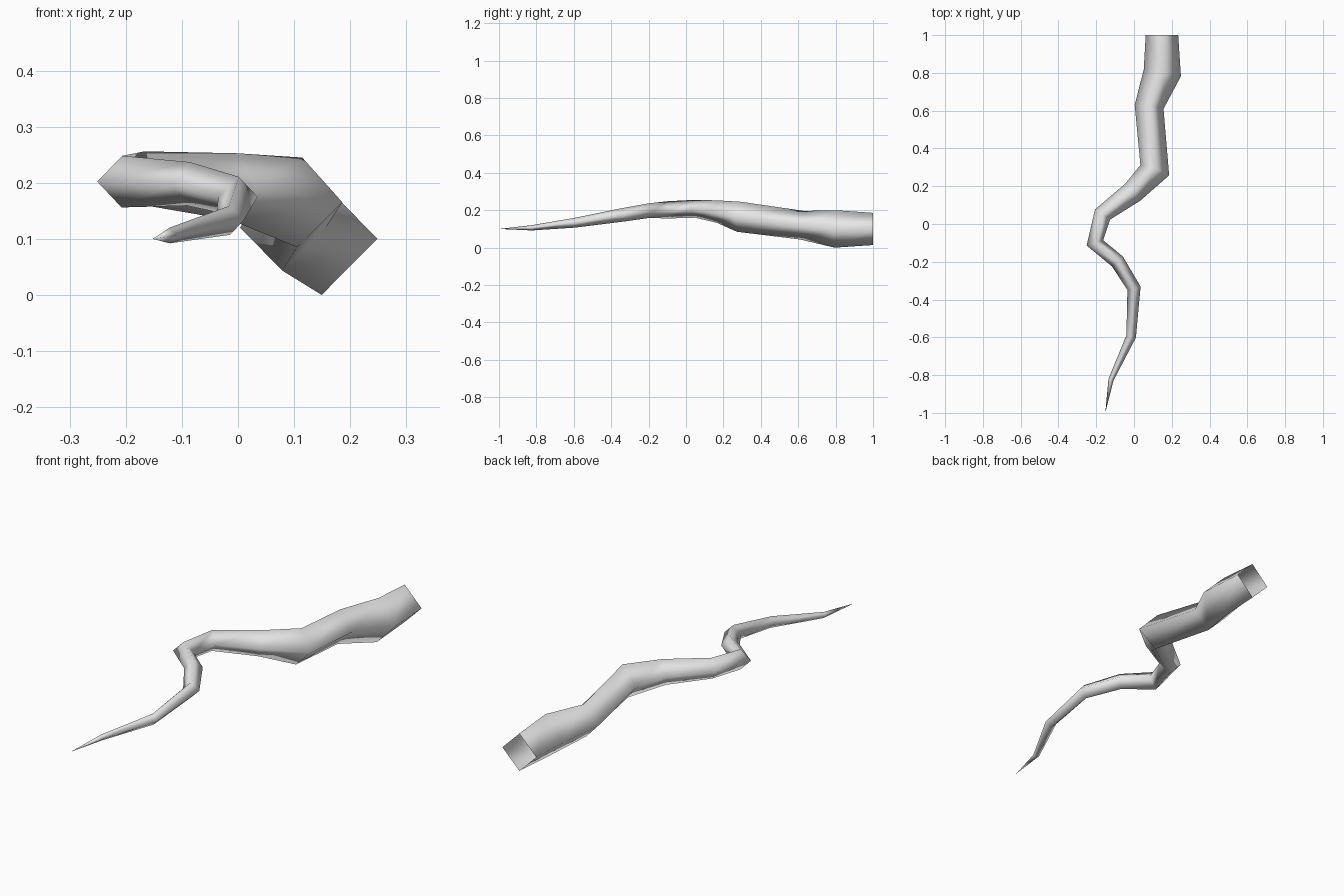
import bpy
import bmesh
from mathutils import Vector

cube = bpy.data.objects.get("Cube")
if cube:
    bpy.data.objects.remove(cube, do_unlink=True)

# Centre line of the root: x, y, z, radius
PATH = [
    (0.148, 1.00, 0.10, 0.086), (0.15, 0.80, 0.10, 0.10),
    (0.08, 0.62, 0.12, 0.077), (0.11, 0.285, 0.165, 0.081),
    (-0.007, 0.168, 0.193, 0.060), (-0.167, 0.05, 0.208, 0.048),
    (-0.207, -0.10, 0.202, 0.046), (-0.088, -0.198, 0.198, 0.039),
    (0.0, -0.34, 0.175, 0.036), (-0.015, -0.595, 0.133, 0.026),
    (-0.122, -0.825, 0.106, 0.014),
]
TIP = Vector((-0.152, -1.0, 0.10))

grey = bpy.data.materials.new("grey")
grey.use_nodes = True
colour = (0.8, 0.8, 0.8, 1)
grey.diffuse_color = colour
grey.node_tree.nodes["Principled BSDF"].inputs["Base Color"].default_value = colour

# Four-sided rings, each mitred across the bend of the path
points = [Vector(p[:3]) for p in PATH] + [TIP]
bm = bmesh.new()
rings = []
for i, (*_, radius) in enumerate(PATH):
    ahead = (points[i + 1] - points[i]).normalized()
    behind = (points[i] - points[i - 1]).normalized() if i else Vector((0, -1, 0))
    tangent = (ahead + behind).normalized() if i else behind
    side = tangent.cross(Vector((0, 0, 1))).normalized()
    up = side.cross(tangent)
    rings.append([bm.verts.new(points[i] + d * radius) for d in (side, up, -side, -up)])

# Skin between rings, closing to a point at the tip and open at the thick end
for a, b in zip(rings, rings[1:]):
    for k in range(4):
        j = (k + 1) % 4
        bm.faces.new((a[k], a[j], b[j], b[k]))
tip = bm.verts.new(TIP)
for k in range(4):
    bm.faces.new((rings[-1][k], rings[-1][(k + 1) % 4], tip))
bmesh.ops.recalc_face_normals(bm, faces=bm.faces)
for face in bm.faces:
    face.smooth = True

mesh = bpy.data.meshes.new("root")
bm.to_mesh(mesh)
bm.free()
mesh.materials.append(grey)
root = bpy.data.objects.new("root", mesh)
bpy.context.collection.objects.link(root)
